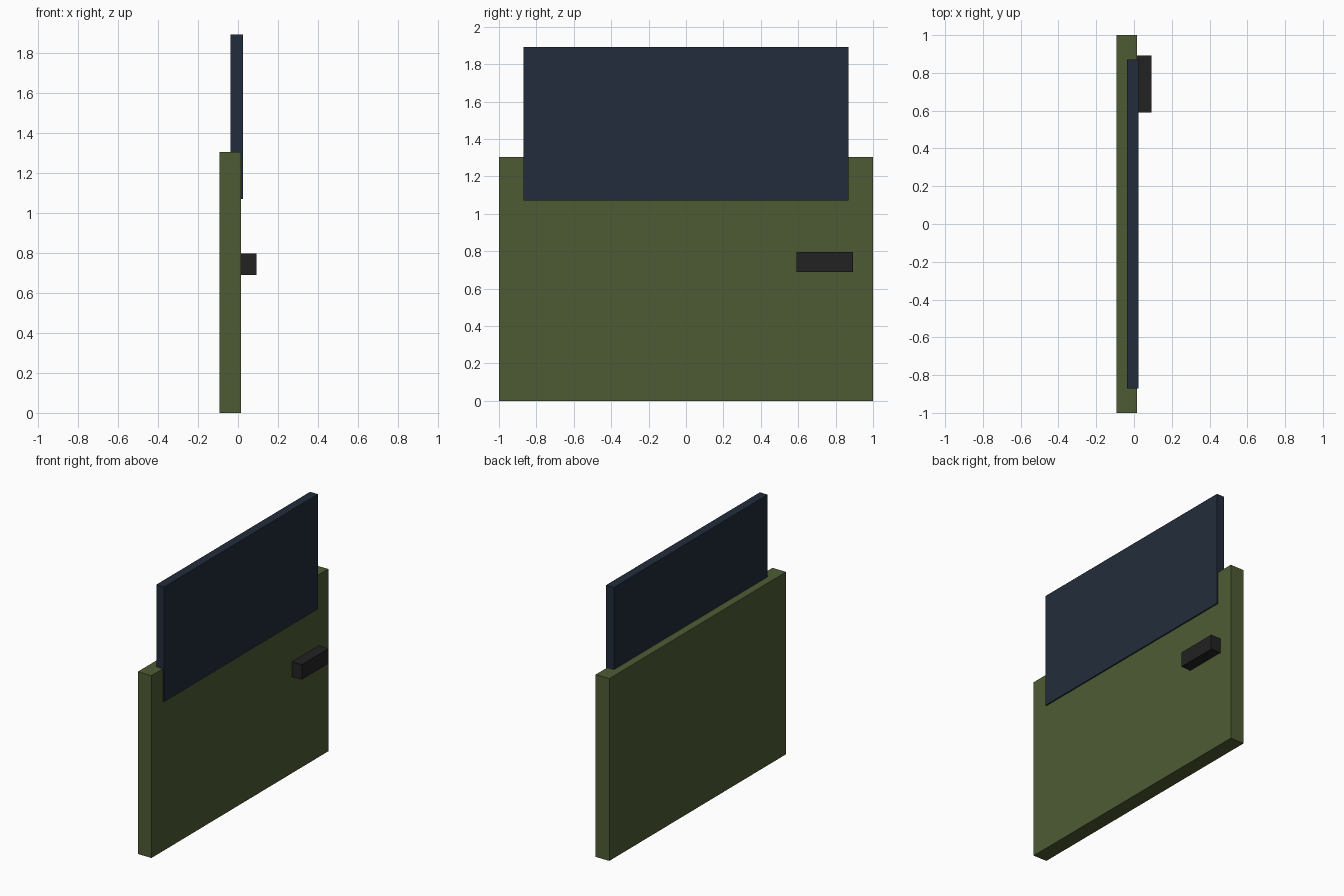
import bpy

if "Cube" in bpy.data.objects:
    bpy.data.objects.remove(bpy.data.objects["Cube"])


def material(name, color):
    m = bpy.data.materials.new(name)
    m.diffuse_color = (*color, 1.0)
    m.use_nodes = True
    m.node_tree.nodes["Principled BSDF"].inputs["Base Color"].default_value = m.diffuse_color
    return m


def box(name, low, high, mat):
    """Box spanning two opposite corners."""
    center = [(a + b) / 2 for a, b in zip(low, high)]
    bpy.ops.mesh.primitive_cube_add(size=1, location=center)
    ob = bpy.context.object
    ob.name = name
    ob.scale = [b - a for a, b in zip(low, high)]
    bpy.ops.object.transform_apply(location=False, rotation=False, scale=True)
    ob.data.materials.append(mat)
    return ob


olive = material("olive_paint", (0.076, 0.105, 0.034))
glass = material("dark_blue_glass", (0.0155, 0.0255, 0.043))
black = material("black_plastic", (0.017, 0.016, 0.016))

# Door panel
box("door_panel", (-0.093, -1.0, 0.0), (0.015, 1.0, 1.305), olive)
# Window pane, set into the top of the panel and just proud of its outer face
box("window_pane", (-0.038, -0.87, 1.07), (0.024, 0.87, 1.893), glass)
# Door handle
box("door_handle", (0.005, 0.59, 0.69), (0.092, 0.893, 0.797), black)
